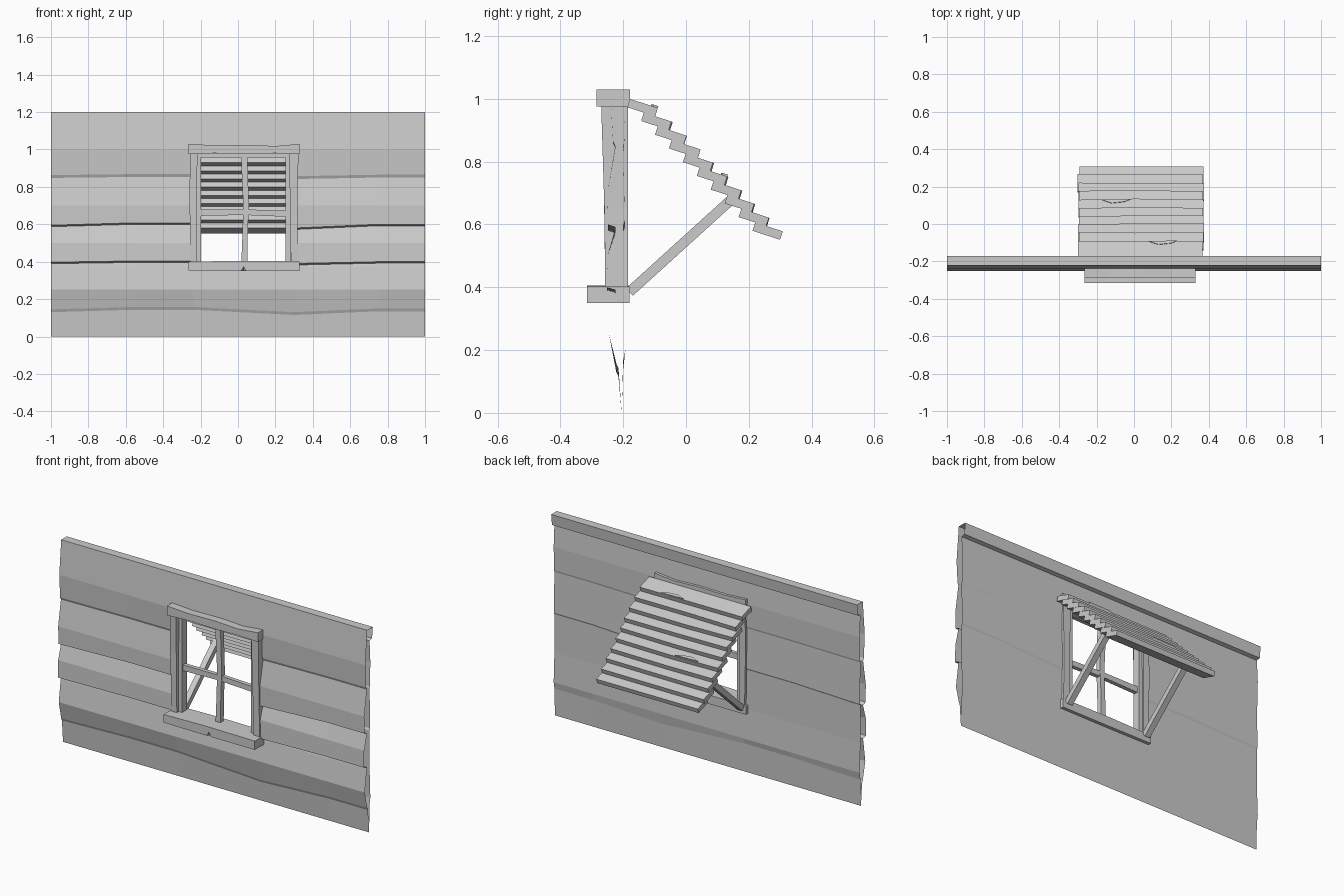
import bpy, bmesh, math, random
from mathutils import Vector, Matrix

if "Cube" in bpy.data.objects:
    bpy.data.objects.remove(bpy.data.objects["Cube"])

random.seed(4)


def finish(name, bm):
    bmesh.ops.recalc_face_normals(bm, faces=bm.faces)
    me = bpy.data.meshes.new(name)
    bm.to_mesh(me)
    bm.free()
    ob = bpy.data.objects.new(name, me)
    bpy.context.collection.objects.link(ob)
    return ob


def beam(name, sections):
    """Loft a closed solid through rings of points."""
    bm = bmesh.new()
    rings = [[bm.verts.new(p) for p in s] for s in sections]
    n = len(rings[0])
    for a, b in zip(rings, rings[1:]):
        for i in range(n):
            bm.faces.new((a[i], a[(i + 1) % n], b[(i + 1) % n], b[i]))
    bm.faces.new(rings[0])
    bm.faces.new(rings[-1])
    return finish(name, bm)


def along_x(name, stations, y0, y1):
    """Bar along x; stations are (x, z_low, z_high)."""
    return beam(name, [[(x, y0, a), (x, y1, a), (x, y1, b), (x, y0, b)]
                       for x, a, b in stations])


def along_z(name, stations):
    """Post along z; stations are (z, x_low, x_high, y_front, y_back)."""
    return beam(name, [[(a, f, z), (b, f, z), (b, k, z), (a, k, z)]
                       for z, a, b, f, k in stations])


# Clapboard wall: one closed profile (y, z, wobble) swept along x, open ends
front = [(-.205, 0, 0), (-.215, .135, 1), (-.222, .15, 1), (-.245, .25, 0),
         (-.227, .375, 0), (-.224, .392, .5), (-.252, .40, .5), (-.25, .50, 0),
         (-.224, .592, 1), (-.248, .60, 1), (-.25, .70, 0), (-.225, .85, .4),
         (-.232, .865, .4), (-.24, 1.0, 0), (-.222, 1.2, 0)]
back = [(-.17, 1.2, 0), (-.177, 1.135, 0), (-.2, 1.13, 0), (-.193, 1.0, 0),
        (-.197, .86, .4), (-.2, .85, .4), (-.195, .61, 1), (-.2, .60, 1),
        (-.2, .375, 0), (-.193, .20, 0), (-.2, .16, 1)]
prof = front + back
xs = [-1, -.55, -.24, .30, .75, 1]
wob = [-.005, .008, .008, -.02, 0, 0]
bm = bmesh.new()
cols = [[bm.verts.new((x, y, z + w * k)) for y, z, k in prof]
        for x, w in zip(xs, wob)]
for c in range(len(xs) - 1):
    for i in range(len(prof)):
        j = (i + 1) % len(prof)
        inside = all(.37 <= prof[k][1] <= 1.001 for k in (i, j))
        if c == 2 and inside:      # window opening
            continue
        bm.faces.new((cols[c][i], cols[c][j], cols[c + 1][j], cols[c + 1][i]))
finish("clapboard_wall", bm)

# Window surround
along_x("window_head", [(-.265, .975, 1.03), (-.13, .98, 1.022),
                        (.05, .977, 1.025), (.20, .98, 1.018),
                        (.33, .975, 1.03)], -.285, -.178)
sill = along_x("window_sill", [(-.265, .352, .40), (.0, .35, .405),
                               (.33, .35, .402)], -.315, -.18)
along_z("left_jamb", [(.40, -.253, -.22, -.257, -.185),
                      (.75, -.26, -.22, -.262, -.185),
                      (.978, -.255, -.217, -.27, -.185)])
along_z("right_jamb", [(.40, .283, .322, -.257, -.185),
                       (.65, .278, .318, -.26, -.185),
                       (.978, .275, .323, -.27, -.185)])

# Chip in the front lower edge of the sill
bm = bmesh.new()
bmesh.ops.create_cone(bm, cap_ends=True, segments=4, radius1=.028, radius2=0, depth=.05)
bmesh.ops.transform(bm, matrix=Matrix.Translation((.03, -.315, .35)), verts=bm.verts)
cutter = finish("sill_chip_cutter", bm)
cutter.hide_render = True
cutter.hide_viewport = True
m = sill.modifiers.new("chip", 'BOOLEAN')
m.operation = 'DIFFERENCE'
m.object = cutter

# Inner sash and glazing bars
for side, a, b in (("left", -.222, -.197), ("right", .253, .28)):
    along_z(side + "_sash", [(.40, a, b, -.24, -.195), (.978, a, b, -.24, -.195)])
along_x("top_sash", [(-.222, .957, .978), (.28, .957, .978)], -.24, -.195)
along_z("upright_bar", [(.40, .018, .05, -.235, -.205),
                        (.55, .024, .052, -.235, -.205),
                        (.70, .028, .058, -.235, -.205),
                        (.96, .016, .05, -.235, -.205)])
along_x("cross_bar", [(-.21, .645, .68), (.03, .65, .68), (.265, .64, .672)],
        -.232, -.208)

# Propped shutter: ten overlapping slats, tilted down and outward
tilt = math.radians(-18)
u = Vector((0, math.cos(tilt), math.sin(tilt)))
v = Vector((0, -u.z, u.y))
start, step = Vector((0, -.138, .972)), Vector((0, .0443, -.0437))
for i in range(10):
    c = start + step * i
    rings = []
    for x in (-.297, .0, .37):
        x += random.uniform(-.005, .005)
        d = random.uniform(-.004, .004)
        rings.append([c + Vector((x, 0, 0)) + u * p + v * q for p, q in
                      ((-.047, -.014), (.047 + d, -.014), (.047 + d, .014), (-.047, .014))])
    beam("shutter_slat_%d" % (i + 1), rings)

# Raised splinters on two slats
for i, x in ((0, .08), (5, -.17)):
    c = start + step * i + u * .03 + v * .012
    beam("slat_splinter_%d" % (i + 1),
         [[c + Vector((x + dx, 0, 0)) + u * p + v * h for dx, p in
           ((0, .012), (.05, -.006), (.12, .002), (.15, .016))] for h in (0, .008)])

# Diagonal props from the sill to the shutter
p0, p1 = Vector((0, -.18, .385)), Vector((0, .145, .68))
n = Vector((0, -(p1 - p0).z, (p1 - p0).y)).normalized() * .016
for side, x in (("left", -.232), ("right", .292)):
    beam(side + "_prop", [[p + n * s + Vector((x + t, 0, 0)) for s, t in
                           ((-1, -.017), (1, -.017), (1, .017), (-1, .017))]
                          for p in (p0, p1)])
